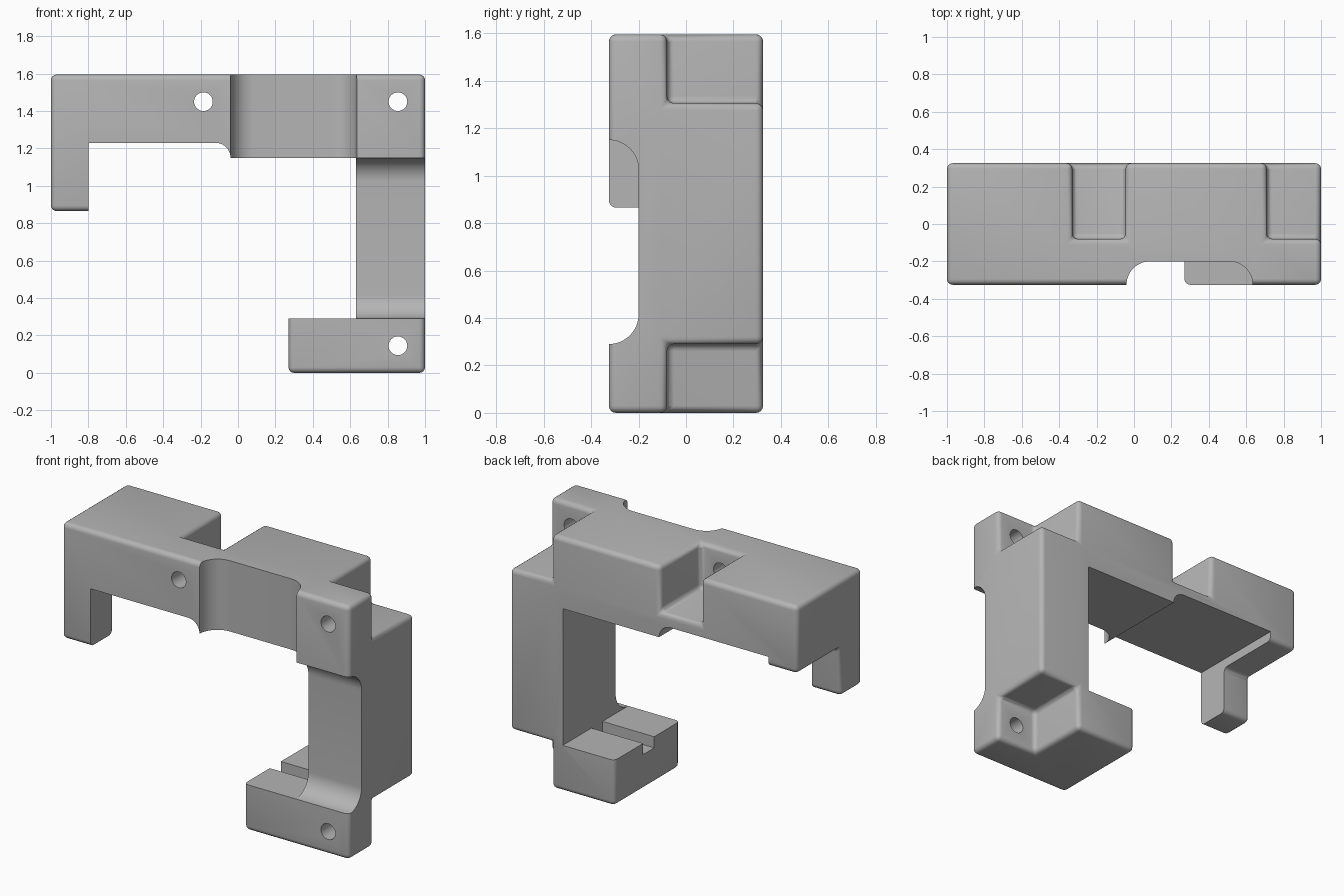
import bpy
import bmesh
from math import cos, sin, pi
from mathutils import Vector

cube = bpy.data.objects.get("Cube")
if cube:
    bpy.data.objects.remove(cube)

BACK, FRONT, TOP = 0.325, -0.325, 1.595

grey = bpy.data.materials.new("plain_grey")
grey.use_nodes = True
grey.diffuse_color = (0.46, 0.46, 0.46, 1)
grey.node_tree.nodes["Principled BSDF"].inputs["Base Color"].default_value = grey.diffuse_color


def prism(name, points, axis, low, high):
    """Extrude a 2D outline along an axis; the outline uses the other two axes in order."""
    def place(p, depth):
        co = list(p)
        co.insert(axis, depth)
        return Vector(co)
    bm = bmesh.new()
    face = bm.faces.new([bm.verts.new(place(p, low)) for p in points])
    made = bmesh.ops.extrude_face_region(bm, geom=[face])["geom"]
    shift = place((0, 0), high - low)
    bmesh.ops.translate(bm, vec=shift, verts=[v for v in made if isinstance(v, bmesh.types.BMVert)])
    bmesh.ops.recalc_face_normals(bm, faces=bm.faces)
    mesh = bpy.data.meshes.new(name)
    bm.to_mesh(mesh)
    bm.free()
    mesh.materials.append(grey)
    obj = bpy.data.objects.new(name, mesh)
    bpy.context.collection.objects.link(obj)
    return obj


def box(name, x, y, z):
    return prism(name, [(x[0], y[0]), (x[1], y[0]), (x[1], y[1]), (x[0], y[1])], 2, *z)


def arc(u, v, r, start, end, steps=12):
    return [(u + r * cos(start + (end - start) * i / steps),
             v + r * sin(start + (end - start) * i / steps)) for i in range(steps + 1)]


def bake(obj):
    """Turn the modifier result into the object's mesh."""
    graph = bpy.context.evaluated_depsgraph_get()
    mesh = bpy.data.meshes.new_from_object(obj.evaluated_get(graph))
    obj.modifiers.clear()
    obj.data = mesh


def cut(obj, cutter):
    mod = obj.modifiers.new("cut", "BOOLEAN")
    mod.operation = "DIFFERENCE"
    mod.solver = "EXACT"
    mod.object = cutter
    bake(obj)
    bpy.data.objects.remove(cutter)


# Outer block, with the empty lower corner and the space behind the hook removed
body = box("bracket_body", (-1, 1), (FRONT, BACK), (0, TOP))
cut(body, box("corner_cutter", (-2, 0.27), (-1, 1), (-1, 0.865)))
cut(body, box("hook_cutter", (-2, -0.4), (-0.11, 1), (0.5, 1.17)))

# Screw pockets, open to the back
cut(body, box("beam_pocket", (-0.33, -0.045), (-0.08, 1), (1.305, 2)))
cut(body, box("upper_pocket", (0.71, 2), (-0.08, 1), (1.305, 2)))
cut(body, box("lower_pocket", (0.71, 2), (-0.08, 1), (-1, 0.29)))

# Rounded outer edges
bevel = body.modifiers.new("rounding", "BEVEL")
bevel.width = 0.03
bevel.segments = 4
bevel.limit_method = "ANGLE"
bake(body)

# Large opening between beam, post and foot
opening = [(-0.8, 0.29), (0.63, 0.29), (0.63, 1.15), (-0.04, 1.15)]
opening += arc(-0.12, 1.15, 0.08, 0, pi / 2)[1:] + [(-0.8, 1.23)]
cut(body, prism("opening_cutter", opening, 1, -1, 1))

# Shallow front reliefs with rounded inner corners, on the beam and the post
r, floor = 0.125, -0.2
x0, x1 = -0.04, 0.635
relief = [(x0, -1), (x1, -1)] + arc(x1 - r, floor - r, r, 0, pi / 2) + arc(x0 + r, floor - r, r, pi / 2, pi)
cut(body, prism("beam_relief", relief, 2, 1.05, 2))
z0, z1 = 0.29, 1.15
relief = [(-1, z1), (-1, z0)] + arc(floor - r, z0 + r, r, -pi / 2, 0) + arc(floor - r, z1 - r, r, 0, pi / 2)
cut(body, prism("post_relief", relief, 0, 0.5, 2))

# Groove across the top of the foot
cut(body, box("foot_groove", (0, 0.63), (-0.07, 0.04), (0.22, 0.4)))

# Screw holes
for x, z in ((-0.185, 1.45), (0.855, 1.45), (0.855, 0.145)):
    cut(body, prism("hole_cutter", arc(x, z, 0.05, 0, 2 * pi, 32)[:-1], 1, -1, 0.1))

# Smooth shading on the rounded edges
bpy.ops.object.select_all(action="DESELECT")
body.select_set(True)
bpy.context.view_layer.objects.active = body
bpy.ops.object.shade_smooth_by_angle(angle=pi / 6)
